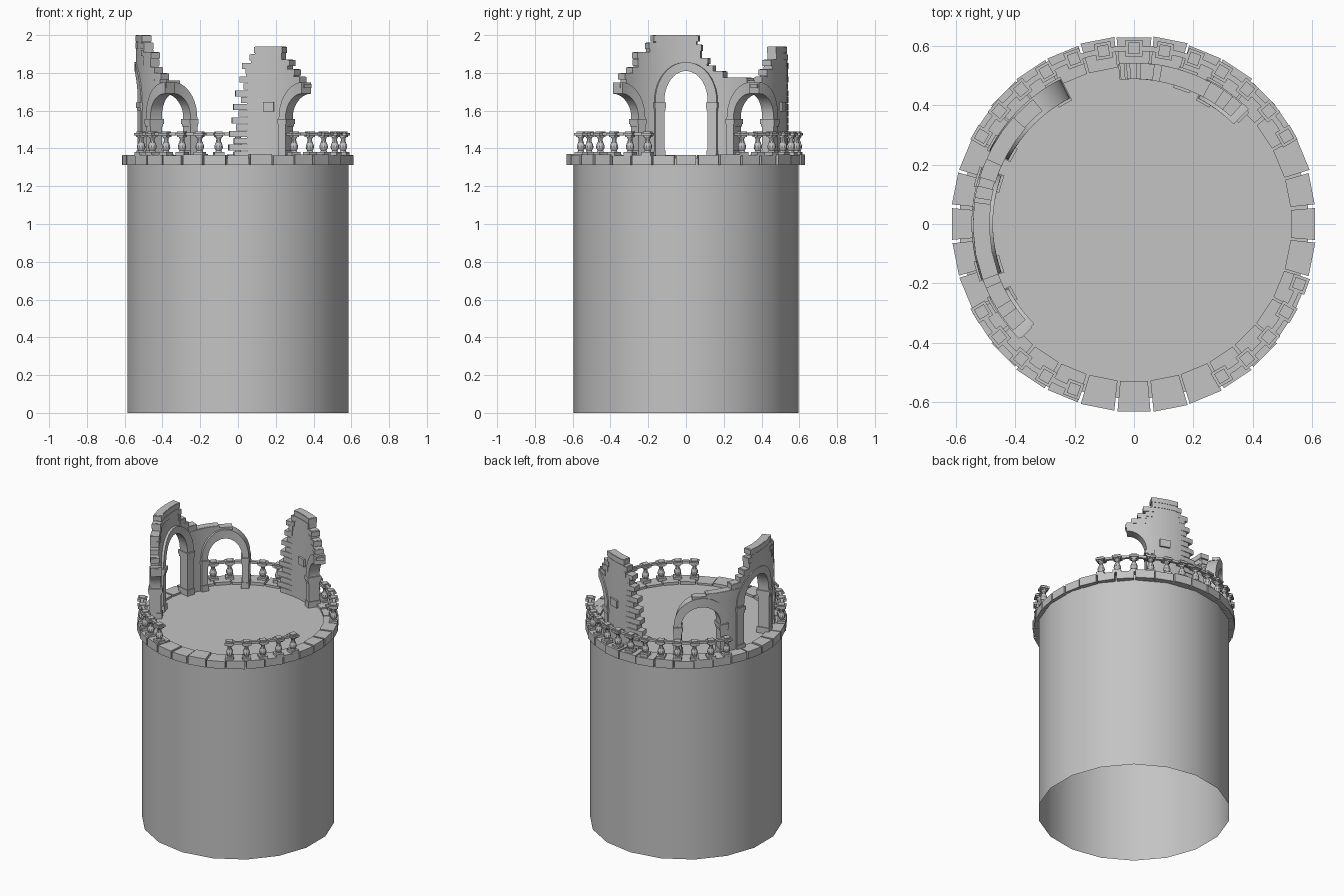
import bpy, bmesh, math, random
from mathutils import Matrix, Vector

random.seed(4)
if "Cube" in bpy.data.objects:
    bpy.data.objects.remove(bpy.data.objects["Cube"])

stone = bpy.data.materials.new("grey stone")
stone.use_nodes = True
grey = (0.55, 0.55, 0.55, 1)
stone.diffuse_color = grey
stone.node_tree.nodes["Principled BSDF"].inputs["Base Color"].default_value = grey

FLOOR = 1.35
WALL = (0.49, 0.54)      # inner and outer radius of the ruined wall
TRIM = (0.475, 0.547)    # arches and pillars stand slightly proud


def finish(name, bm, closed=True):
    if closed:
        bmesh.ops.recalc_face_normals(bm, faces=bm.faces)
    mesh = bpy.data.meshes.new(name)
    bm.to_mesh(mesh)
    bm.free()
    mesh.materials.append(stone)
    mesh.shade_smooth()
    mesh.set_sharp_from_angle(angle=math.radians(30))
    ob = bpy.data.objects.new(name, mesh)
    bpy.context.collection.objects.link(ob)
    return ob


def polar(a, r, z):
    a = math.radians(a)
    return (r * math.cos(a), r * math.sin(a), z)


def ribbon(bm, pairs, radii):
    """Closed solid through stations of two (angle, z) points, bent round the tower."""
    rings = []
    for p, q in pairs:
        rings.append([bm.verts.new(polar(a, r, z))
                      for (a, z), r in ((p, radii[0]), (p, radii[1]), (q, radii[1]), (q, radii[0]))])
    for u, v in zip(rings, rings[1:]):
        for i in range(4):
            j = (i + 1) % 4
            bm.faces.new((u[i], u[j], v[j], v[i]))
    bm.faces.new(rings[0])
    bm.faces.new(rings[-1][::-1])


def block(bm, a0, a1, z0, z1, radii, steps=1):
    angles = [a0 + (a1 - a0) * i / steps for i in range(steps + 1)]
    ribbon(bm, [((a, z0), (a, z1)) for a in angles], radii)


# Tower drum, open underneath
bm = bmesh.new()
bmesh.ops.create_cone(bm, cap_ends=True, segments=18, radius1=0.595, radius2=0.595, depth=FLOOR,
                      matrix=Matrix.Translation((0, 0, FLOOR / 2)))
bottom = [f for f in bm.faces if f.normal.z < -0.9]
bmesh.ops.delete(bm, geom=bottom, context="FACES_ONLY")
drum = finish("tower_drum", bm, closed=False)
turn = min((v.co for v in drum.data.vertices), key=lambda c: c.y)
drum.rotation_euler.z = -math.pi / 2 - math.atan2(turn.y, turn.x)

# Ring of rim stones
bm = bmesh.new()
STONES = 32
for i in range(STONES):
    a = 360 * i / STONES
    w = 5.15 + random.uniform(-0.2, 0.25)
    out = 0.614 + 0.02 * math.sin(math.radians(a)) ** 2 + random.uniform(-0.003, 0.003)
    block(bm, a - w, a + w, 1.312, 1.366 + random.uniform(-0.004, 0.004), (0.53, out))
finish("rim_stones", bm)


# Balusters and rails
def box(bm, w, z0, z1):
    m = Matrix.Translation((0, 0, (z0 + z1) / 2)) @ Matrix.Diagonal((w, w, z1 - z0, 1))
    bmesh.ops.create_cube(bm, size=1, matrix=m)


def lathe(bm, profile, sides=10):
    rings = [[bm.verts.new((r * math.cos(k * math.tau / sides), r * math.sin(k * math.tau / sides), z))
              for k in range(sides)] for r, z in profile]
    for u, v in zip(rings, rings[1:]):
        for k in range(sides):
            n = (k + 1) % sides
            bm.faces.new((u[k], u[n], v[n], v[k]))
    bm.faces.new(rings[0][::-1])
    bm.faces.new(rings[-1])


bm = bmesh.new()
box(bm, 0.052, 1.36, 1.382)
lathe(bm, [(0.019, 1.38), (0.015, 1.388), (0.023, 1.405), (0.021, 1.418),
           (0.013, 1.437), (0.012, 1.45), (0.021, 1.465)])
box(bm, 0.04, 1.46, 1.47)
box(bm, 0.056, 1.468, 1.482)
box(bm, 0.038, 1.482, 1.49)
master = finish("baluster", bm)
R = 0.592
spots = []
for name, start, end in (("back_rail", 30, 150), ("left_rail", 300, 340), ("right_rail", 210, 250)):
    spots += range(start, end + 1, 10)
    bm = bmesh.new()
    block(bm, start, end, 1.468, 1.484, (R - 0.009, R + 0.009), (end - start) // 5)
    finish(name, bm)
for i, a in enumerate(spots):
    ob = master if i == 0 else bpy.data.objects.new("baluster", master.data)
    if i:
        bpy.context.collection.objects.link(ob)
    ob.location = Vector(polar(a, R, 0))
    ob.rotation_euler.z = math.radians(a)

# Arches: centre angle, half width (deg), spring height, rise, ring width (deg), ring height
door = (180, 14, 1.65, 0.16, 6, 0.047)
small = (13, 1.565, 0.125, 5, 0.06)
left_arch = (135, *small)
broken_back = (45, *small)
broken_front = (225, *small)


def arch(name, spec, t0, t1, sides):
    ca, half, spring, rise, th, tz = spec
    bm = bmesh.new()
    pairs = []
    n = (t1 - t0) // 9
    for i in range(n + 1):
        t = math.radians(t0 + (t1 - t0) * i / n)
        c, s = math.cos(t), math.sin(t)
        pairs.append(((ca + half * c, spring + rise * s),
                      (ca + (half + th) * c, spring + (rise + tz) * s)))
    ribbon(bm, pairs, TRIM)
    for side in sides:
        def pillar(grow, z0, z1):
            rad = (TRIM[0] - grow * 0.01, TRIM[1] + grow * 0.008)
            block(bm, ca + side * (half - grow), ca + side * (half + th + grow * 0.5), z0, z1, rad, 2)
        pillar(0, FLOOR, spring)
        pillar(0.9, spring - 0.035, spring - 0.008)
        pillar(0.5, spring - 0.05, spring - 0.035)
        pillar(0.6, FLOOR, FLOOR + 0.04)
    finish(name, bm)


arch("door_arch", door, 0, 180, (1, -1))
arch("back_side_arch", left_arch, 0, 180, (1, -1))
arch("broken_back_arch", broken_back, 0, 90, (1,))
arch("broken_front_arch", broken_front, 90, 180, (-1,))


def underside(a):
    for ca, half, spring, rise, th, tz in (door, left_arch, broken_back, broken_front):
        m = half + th / 2
        d = abs(a - ca)
        if d < m:
            return spring + (rise + tz / 2) * math.sqrt(1 - (d / m) ** 2)
    return FLOOR


def ruin(bm, steps):
    """Wall pieces with stepped tops; steps are (start angle, top), ending with a bare angle."""
    for (a0, top), (a1, _) in zip(steps, steps[1:]):
        n = max(2, round(a1 - a0))
        angles = [a0 + (a1 - a0) * i / n for i in range(n + 1)]
        ribbon(bm, [((a, underside(a)), (a, top)) for a in angles], WALL)
        # Loose course stones that overhang the step
        for k in range(2):
            z = top - 0.036 * (k + 1)
            over = random.uniform(0.5, 1.7) if k == 0 else random.uniform(-0.4, 0.5)
            if z > max(underside(a0 - over), underside(a1 + over)) + 0.02:
                block(bm, a0 - over, a1 + over, z + 0.002, z + 0.034,
                      (WALL[0] - 0.003, WALL[1] + 0.003), 3)


# Door wall with its stepped remains on both sides
bm = bmesh.new()
ruin(bm, [(129, 1.76), (140, 1.775), (157, 1.81), (163, 1.84), (167, 1.88), (171, 1.95),
          (173.5, 2.0), (199, 1.96), (203, 1.91), (211, 1.83), (215, 1.80), (220, 1.745), (225.5, 0)])
finish("door_wall", bm)

# Solid back wall with a ragged toothed edge
bm = bmesh.new()
ruin(bm, [(44, 1.74), (48.5, 1.78), (53, 1.82), (57.5, 1.87), (62, 1.94), (79.5, 1.9), (82, 1.83), (84.5, 0)])
z, odd = FLOOR, 0
while z < 1.83:
    edge = 97 - (z - FLOOR) * 18 - (0 if odd else 4) + random.uniform(-0.8, 0.8)
    if z > 1.74:
        edge -= (z - 1.74) * 20
    block(bm, 82, max(edge, 85), z + 0.002, z + 0.034, (WALL[0] - 0.002, WALL[1] + 0.002), 3)
    z += 0.036
    odd = 1 - odd
block(bm, 67, 74, 1.595, 1.645, (WALL[0] - 0.012, WALL[1] + 0.012))
finish("back_wall", bm)
